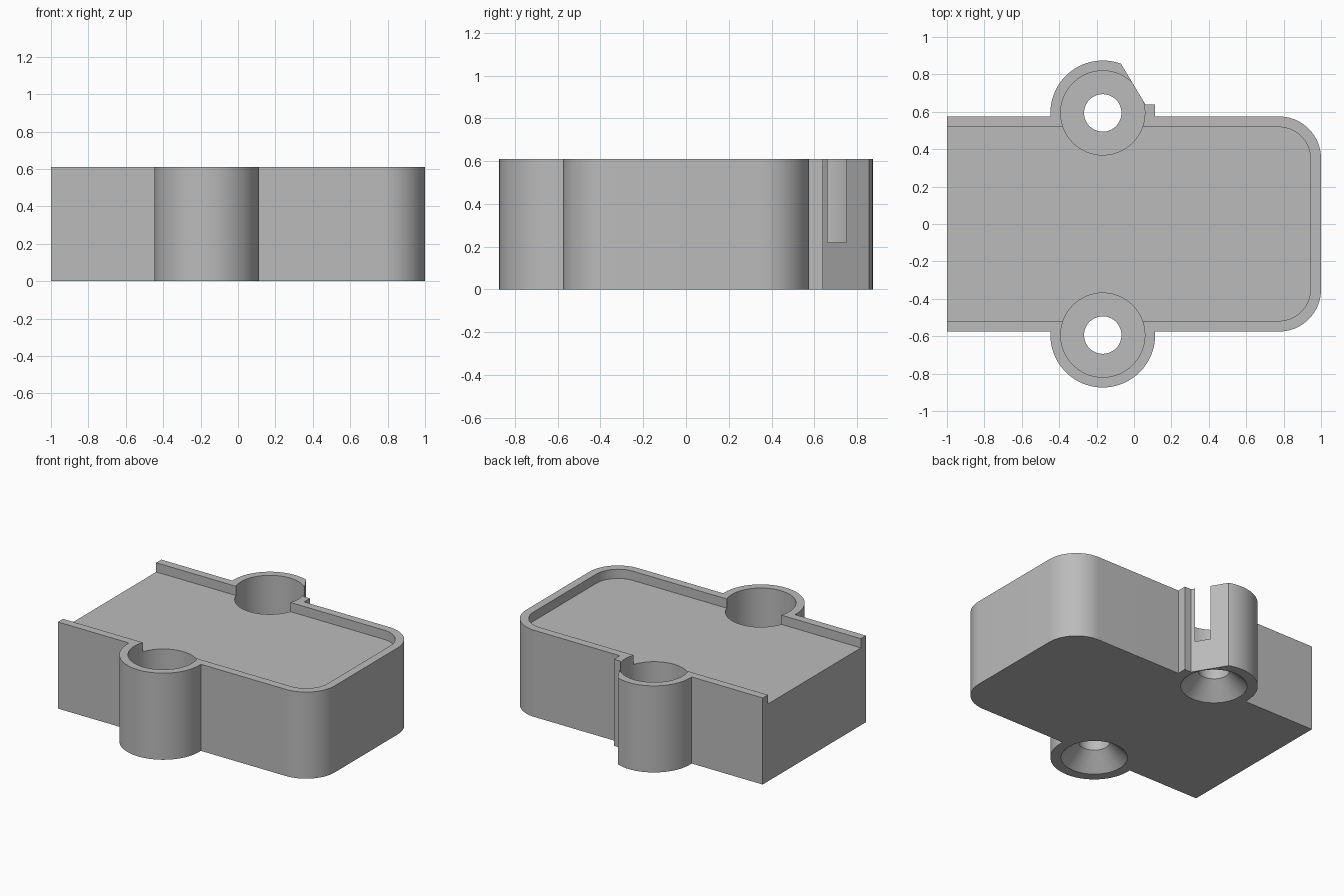
import bpy
import bmesh
from math import sin, cos, pi, radians, sqrt, atan2
from mathutils import Vector

if "Cube" in bpy.data.objects:
    bpy.data.objects.remove(bpy.data.objects["Cube"])

HEIGHT, FLOOR, POCKET_Z = 0.61, 0.545, 0.22
HALF_Y, BOSS_X, BOSS_Y = 0.575, -0.167, 0.594
BOSS_R, POCKET_R, HOLE_R = 0.28, 0.225, 0.1

grey = bpy.data.materials.new("plain grey")
grey.use_nodes = True
colour = (0.5, 0.5, 0.5, 1)
grey.diffuse_color = colour
grey.node_tree.nodes["Principled BSDF"].inputs["Base Color"].default_value = colour


def arc(cx, cy, r, start, end, steps):
    """Points along an arc, angles in radians."""
    angles = [start + (end - start) * i / steps for i in range(steps + 1)]
    return [(cx + r * cos(a), cy + r * sin(a)) for a in angles]


def add_object(name, bm):
    bmesh.ops.recalc_face_normals(bm, faces=bm.faces)
    mesh = bpy.data.meshes.new(name)
    bm.to_mesh(mesh)
    bm.free()
    mesh.materials.append(grey)
    obj = bpy.data.objects.new(name, mesh)
    bpy.context.collection.objects.link(obj)
    return obj


def prism(name, outline, z0, z1):
    """Extrude a flat outline between two heights."""
    bm = bmesh.new()
    face = bm.faces.new([bm.verts.new((x, y, z0)) for x, y in outline])
    new = bmesh.ops.extrude_face_region(bm, geom=[face])["geom"]
    verts = [v for v in new if isinstance(v, bmesh.types.BMVert)]
    bmesh.ops.translate(bm, verts=verts, vec=(0, 0, z1 - z0))
    return add_object(name, bm)


def lathe(name, profile, cx, cy, steps=72):
    """Closed solid of revolution from (radius, z) pairs."""
    bm = bmesh.new()
    rings = [[bm.verts.new((x, y, z)) for x, y in arc(cx, cy, r, 0, 2 * pi, steps)[:-1]]
             for r, z in profile]
    for low, high in zip(rings, rings[1:]):
        for i in range(steps):
            j = (i + 1) % steps
            bm.faces.new((low[i], low[j], high[j], high[i]))
    bm.faces.new(rings[0])
    bm.faces.new(rings[-1])
    return add_object(name, bm)


def cut(obj, cutter):
    mod = obj.modifiers.new("cut", "BOOLEAN")
    mod.operation = "DIFFERENCE"
    mod.solver = "EXACT"
    mod.object = cutter
    bpy.context.view_layer.objects.active = obj
    bpy.ops.object.modifier_apply(modifier=mod.name)
    bpy.data.objects.remove(cutter)


# Slanted flat on the back boss, just breaking into its pocket
normal = Vector((0.857, 0.515)).normalized()
along = Vector((-normal.y, normal.x))
flat_d = 0.2187
boss = Vector((BOSS_X, BOSS_Y))
flat_top = boss + normal * flat_d + along * sqrt(BOSS_R ** 2 - flat_d ** 2)
start = atan2(flat_top.y - BOSS_Y, flat_top.x - BOSS_X)
notch_y = 0.64
mid = boss + normal * flat_d
notch_x = mid.x + along.x * (notch_y - mid.y) / along.y
left, right = BOSS_X - BOSS_R, BOSS_X + BOSS_R

# Outer outline, counter-clockwise
R = 0.225
outline = [(-1, -HALF_Y), (left, -HALF_Y)]
outline += arc(BOSS_X, -BOSS_Y, BOSS_R, pi, 2 * pi, 40)
outline += [(right, -HALF_Y)]
outline += arc(1 - R, R - HALF_Y, R, -pi / 2, 0, 20)
outline += arc(1 - R, HALF_Y - R, R, 0, pi / 2, 20)
outline += [(right, HALF_Y), (right, notch_y), (notch_x, notch_y)]
outline += arc(BOSS_X, BOSS_Y, BOSS_R, start, pi, 28)
outline += [(left, HALF_Y), (-1, HALF_Y)]
body = prism("housing_body", outline, 0, HEIGHT)

# Shallow tray, open at one end
wall = 0.057
r = R - wall
tray = [(-1.2, wall - HALF_Y)]
tray += arc(1 - R, R - HALF_Y, r, -pi / 2, 0, 20)
tray += arc(1 - R, HALF_Y - R, r, 0, pi / 2, 20)
tray += [(-1.2, HALF_Y - wall)]
cut(body, prism("tray_cutter", tray, FLOOR, 0.8))

# Screw pockets with through holes and countersinks underneath
screw = [(0.222, -0.01), (HOLE_R, 0.112), (HOLE_R, POCKET_Z),
         (POCKET_R, POCKET_Z), (POCKET_R, 0.8)]
for side in (-1, 1):
    cut(body, lathe("screw_cutter", screw, BOSS_X, side * BOSS_Y))

bpy.ops.object.select_all(action="DESELECT")
body.select_set(True)
bpy.context.view_layer.objects.active = body
bpy.ops.object.shade_smooth_by_angle(angle=radians(25))
